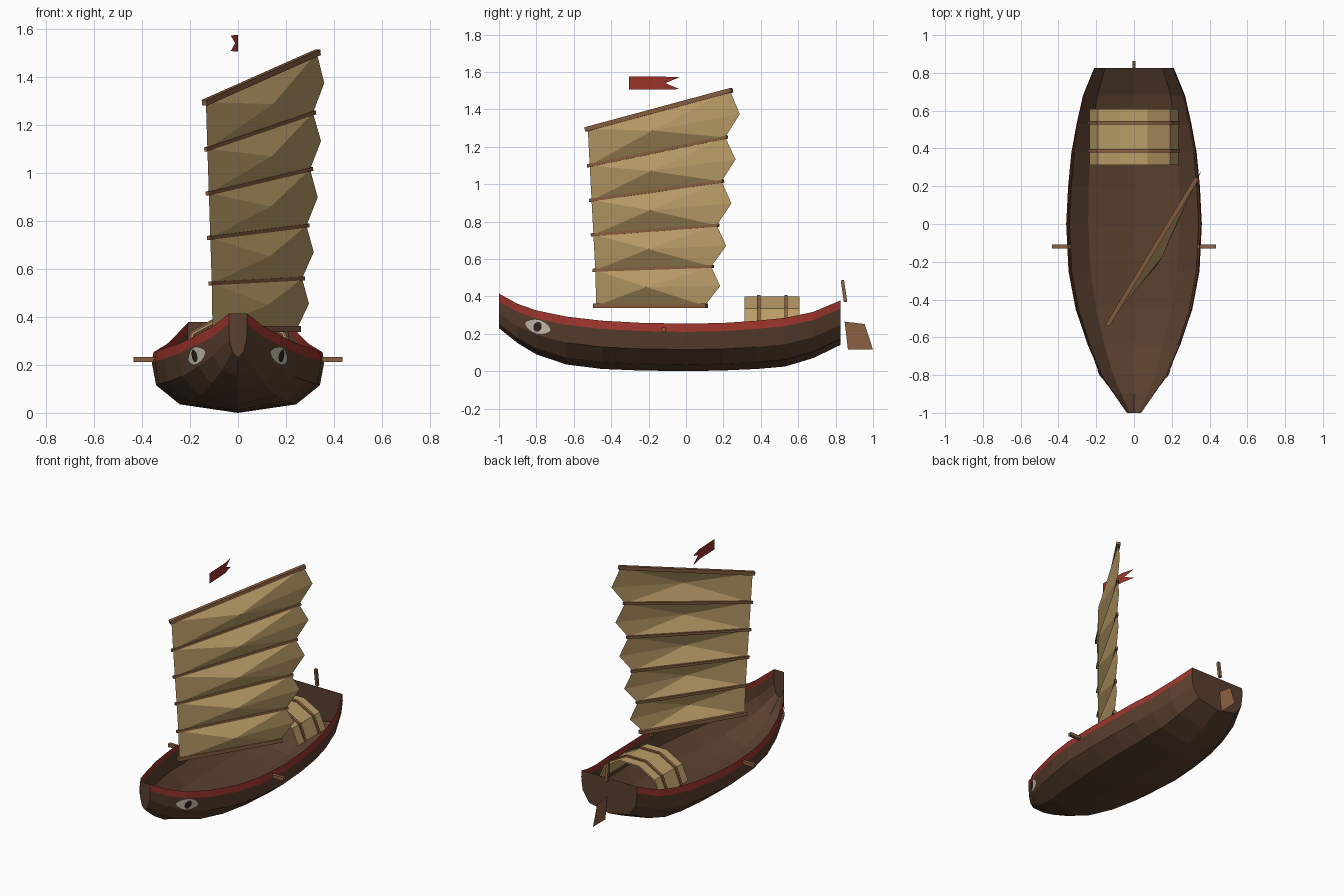
import bpy, bmesh, math
from mathutils import Vector, Matrix
from mathutils.bvhtree import BVHTree

if "Cube" in bpy.data.objects:
    bpy.data.objects.remove(bpy.data.objects["Cube"])


def material(name, rgb):
    mat = bpy.data.materials.new(name)
    mat.use_nodes = True
    mat.diffuse_color = (*rgb, 1)
    mat.node_tree.nodes["Principled BSDF"].inputs["Base Color"].default_value = (*rgb, 1)
    return mat


HULL = material("hull_brown", (0.1, 0.05, 0.027))
RED = material("trim_red", (0.33, 0.035, 0.025))
CANVAS = material("canvas_tan", (0.5, 0.34, 0.14))
SPAR = material("spar_brown", (0.26, 0.12, 0.055))
WHITE = material("eye_white", (0.6, 0.55, 0.45))
DARK = material("pupil_dark", (0.03, 0.015, 0.01))


def add_object(name, bm, *mats):
    mesh = bpy.data.meshes.new(name)
    bm.to_mesh(mesh)
    bm.free()
    for mat in mats:
        mesh.materials.append(mat)
    obj = bpy.data.objects.new(name, mesh)
    bpy.context.collection.objects.link(obj)
    return obj


def add_faces(name, points, faces, mat):
    bm = bmesh.new()
    verts = [bm.verts.new(p) for p in points]
    for face in faces:
        bm.faces.new([verts[i] for i in face])
    return add_object(name, bm, mat)


def bar(name, start, end, width, mat=SPAR):
    """Square bar between two points."""
    start, end = Vector(start), Vector(end)
    along = end - start
    bm = bmesh.new()
    bmesh.ops.create_cube(bm, size=1)
    turn = along.to_track_quat('Y', 'Z').to_matrix().to_4x4()
    size = Matrix.Diagonal((width, along.length, width, 1))
    bm.transform(Matrix.Translation((start + end) / 2) @ turn @ size)
    return add_object(name, bm, mat)


# Hull: open shell lofted through stations (y, half width, sheer z, keel z)
STATIONS = [
    (-1, 0.037, 0.415, 0.23), (-0.9, 0.105, 0.36, 0.15), (-0.8, 0.172, 0.325, 0.09),
    (-0.64, 0.24, 0.292, 0.036), (-0.45, 0.303, 0.27, 0.012), (-0.25, 0.34, 0.259, 0.004),
    (0, 0.352, 0.254, 0), (0.2, 0.342, 0.258, 0.004), (0.38, 0.325, 0.27, 0.012),
    (0.53, 0.298, 0.285, 0.025), (0.68, 0.265, 0.317, 0.07), (0.825, 0.207, 0.378, 0.14),
]


def section(y, half, sheer, keel):
    wale = sheer - 0.044
    rise = wale - keel
    bilge = 0.69 + 0.06 * y
    side = [(half, sheer), (half * 1.02, wale),
            (half * 0.97, keel + 0.55 * rise), (half * bilge, keel + 0.17 * rise)]
    ring = side + [(0, keel)] + [(-x, z) for x, z in reversed(side)]
    return [(x, y, z) for x, z in ring]


bm = bmesh.new()
rings = [[bm.verts.new(p) for p in section(*s)] for s in STATIONS]
for a, b in zip(rings, rings[1:]):
    last = len(a) - 2
    for i in range(last + 1):
        face = bm.faces.new((a[i], a[i + 1], b[i + 1], b[i]))
        face.material_index = int(i in (0, last))
for ring in (rings[0], rings[-1]):
    bm.faces.new(ring)
bmesh.ops.recalc_face_normals(bm, faces=bm.faces)
hull_surface = BVHTree.FromBMesh(bm)
add_object("hull", bm, HULL, RED)


# Painted eyes: thin almond plates laid on the bow planking
def eye_plate(name, side, width, height, lift, power, mat):
    bm = bmesh.new()
    count, tilt = 16, -0.28

    def on_hull(u, v):
        y = -0.79 + u * math.cos(tilt) - v * math.sin(tilt)
        z = 0.238 + u * math.sin(tilt) + v * math.cos(tilt)
        hit, normal, _, _ = hull_surface.ray_cast(Vector((side, y, z)), Vector((-side, 0, 0)))
        if normal.x * side < 0:
            normal = -normal
        return bm.verts.new(hit + normal * lift)

    center = on_hull(0, 0)
    loops = []
    for scale in (0.5, 1):
        loop = []
        for k in range(count):
            t = math.tau * k / count
            v = math.sin(t) * abs(math.sin(t)) ** power
            loop.append(on_hull(scale * width * math.cos(t), scale * height * v))
        loops.append(loop)
    inner, outer = loops
    for k in range(count):
        n = (k + 1) % count
        bm.faces.new((center, inner[k], inner[n]))
        bm.faces.new((inner[k], outer[k], outer[n], inner[n]))
    add_object(name, bm, mat)


for label, side in (("left", 1), ("right", -1)):
    eye_plate(label + "_eye", side, 0.07, 0.036, 0.004, 0.4, WHITE)
    eye_plate(label + "_pupil", side, 0.021, 0.027, 0.008, 0, DARK)
    bar(label + "_beam_end", (side * 0.335, -0.12, 0.222), (side * 0.435, -0.12, 0.222), 0.022)


# Sail: battens lie in one slanted vertical plane, panels belly between them
def sail_point(y, z):
    return Vector((0.607 * y + 0.185, y, z))


BATTENS = [  # luff y, luff z, leech y, leech z
    (-0.48, 0.35, 0.1, 0.35), (-0.485, 0.54, 0.135, 0.56), (-0.495, 0.73, 0.165, 0.78),
    (-0.505, 0.915, 0.19, 1.015), (-0.515, 1.1, 0.21, 1.25), (-0.525, 1.295, 0.235, 1.5),
]
ends = [(sail_point(a, b), sail_point(c, d)) for a, b, c, d in BATTENS]
belly = Vector((0.855, -0.519, 0)) * 0.06
bm = bmesh.new()
edges = [[bm.verts.new(p) for p in pair] for pair in ends]
for low, high in zip(edges, edges[1:]):
    middle = sum((v.co for v in low + high), Vector()) / 4 + belly
    tip_y = (low[1].co.y + high[1].co.y) / 2 + 0.065
    tip = bm.verts.new(sail_point(tip_y, (low[1].co.z + high[1].co.z) / 2))
    center = bm.verts.new(middle)
    outline = [low[0], low[1], tip, high[1], high[0]]
    for a, b in zip(outline, outline[1:] + outline[:1]):
        bm.faces.new((a, b, center))
add_object("sail", bm, CANVAS)

for i, (luff, leech) in enumerate(ends):
    along = (leech - luff).normalized() * 0.012
    name = {0: "boom", len(ends) - 1: "yard"}.get(i, f"batten_{i}")
    bar(name, luff - along, leech + along, 0.016 if "batten" in name else 0.024)


# Cabin: five-sided barrel roof with two hoops
def arch(name, y, length, half, height, mat):
    base, sides = 0.23, 5
    profile = [(half * math.cos(math.pi * k / sides),
                base + height * math.sin(math.pi * k / sides)) for k in range(sides + 1)]
    points = [(x, y + s * length / 2, z) for x, z in profile for s in (-1, 1)]
    faces = [(2 * k, 2 * k + 1, 2 * k + 3, 2 * k + 2) for k in range(sides)]
    obj = add_faces(name, points, faces, mat)
    shell = obj.modifiers.new("thickness", 'SOLIDIFY')
    shell.thickness = 0.01
    return obj


arch("cabin_roof", 0.46, 0.295, 0.235, 0.178, CANVAS)
for name, y in (("front_hoop", 0.388), ("rear_hoop", 0.535)):
    arch(name, y, 0.018, 0.243, 0.187, SPAR)

# Pennant with a swallow tail
add_faces("pennant",
          [(0, -0.305, 1.505), (0, -0.305, 1.575), (-0.008, -0.13, 1.575), (-0.008, -0.13, 1.505),
           (-0.012, -0.11, 1.54), (-0.03, -0.035, 1.572), (-0.03, -0.035, 1.508)],
          [(0, 3, 4, 2, 1), (2, 4, 5), (3, 6, 4)], RED)

# Steering gear
bar("tiller_post", (0, 0.853, 0.37), (0, 0.836, 0.487), 0.018)
add_faces("rudder_blade",
          [(0, 0.848, 0.265), (0, 0.955, 0.252), (0, 1, 0.115), (0, 0.866, 0.115)],
          [(0, 1, 2, 3)], SPAR)
